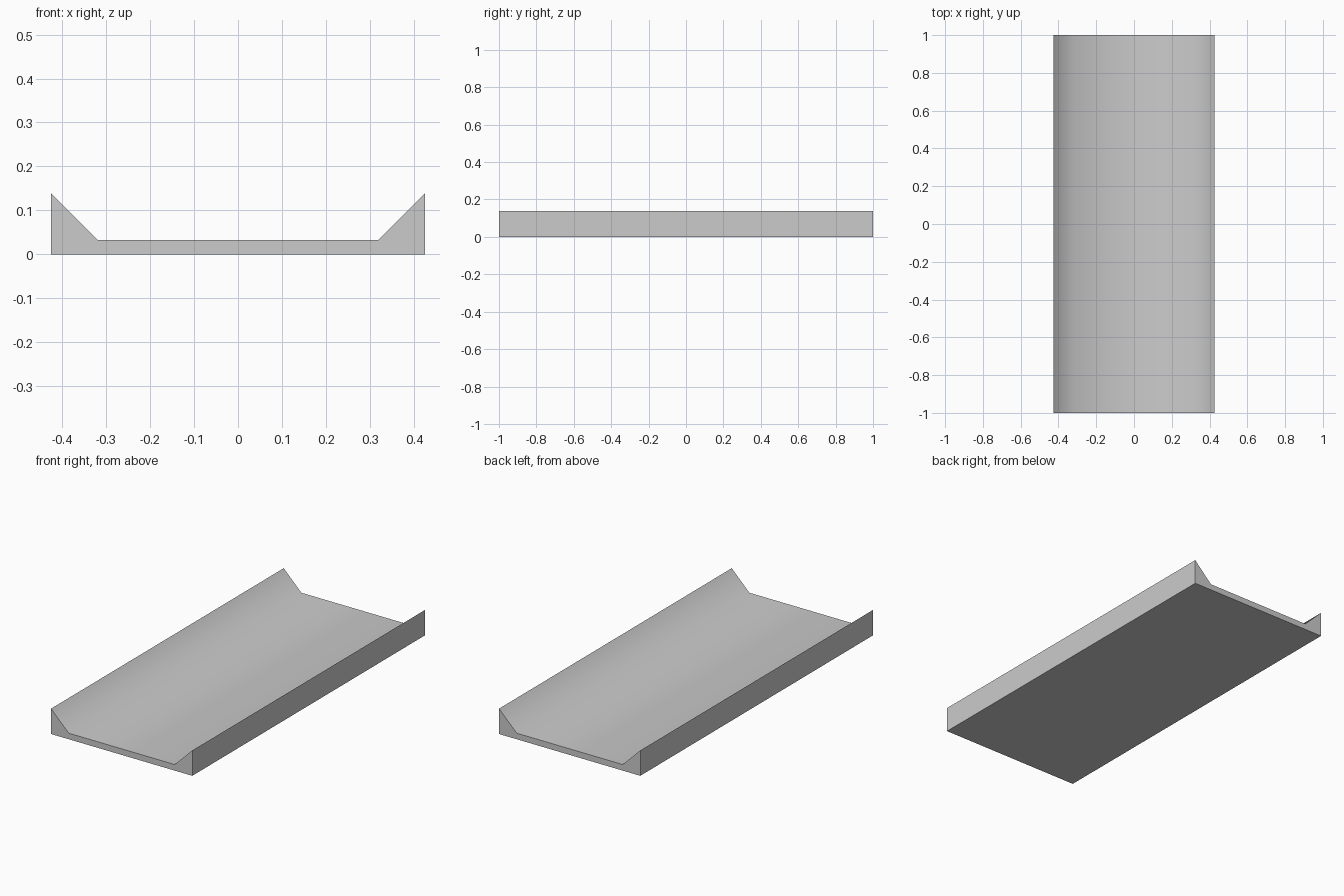
import bpy, bmesh, math

if "Cube" in bpy.data.objects:
    bpy.data.objects.remove(bpy.data.objects["Cube"])

# Half cross-section of the channel (x, z); mirrored to the left side
HALF = [(0.425, 0.0), (0.425, 0.138), (0.319, 0.033)]
profile = HALF + [(-x, z) for x, z in reversed(HALF)]

# Tray: profile face at the front, extruded to the back
bm = bmesh.new()
front = bm.faces.new([bm.verts.new((x, -1.0, z)) for x, z in profile])
ext = bmesh.ops.extrude_face_region(bm, geom=[front], use_keep_orig=True)
new_verts = [v for v in ext["geom"] if isinstance(v, bmesh.types.BMVert)]
bmesh.ops.translate(bm, verts=new_verts, vec=(0, 2.0, 0))
bmesh.ops.recalc_face_normals(bm, faces=bm.faces)

mesh = bpy.data.meshes.new("channel_tray")
bm.to_mesh(mesh)
bm.free()
tray = bpy.data.objects.new("channel_tray", mesh)
bpy.context.collection.objects.link(tray)

# Soft shading where the sloped sides meet the floor, sharp elsewhere
bpy.context.view_layer.objects.active = tray
tray.select_set(True)
bpy.ops.object.shade_smooth_by_angle(angle=math.radians(60))
